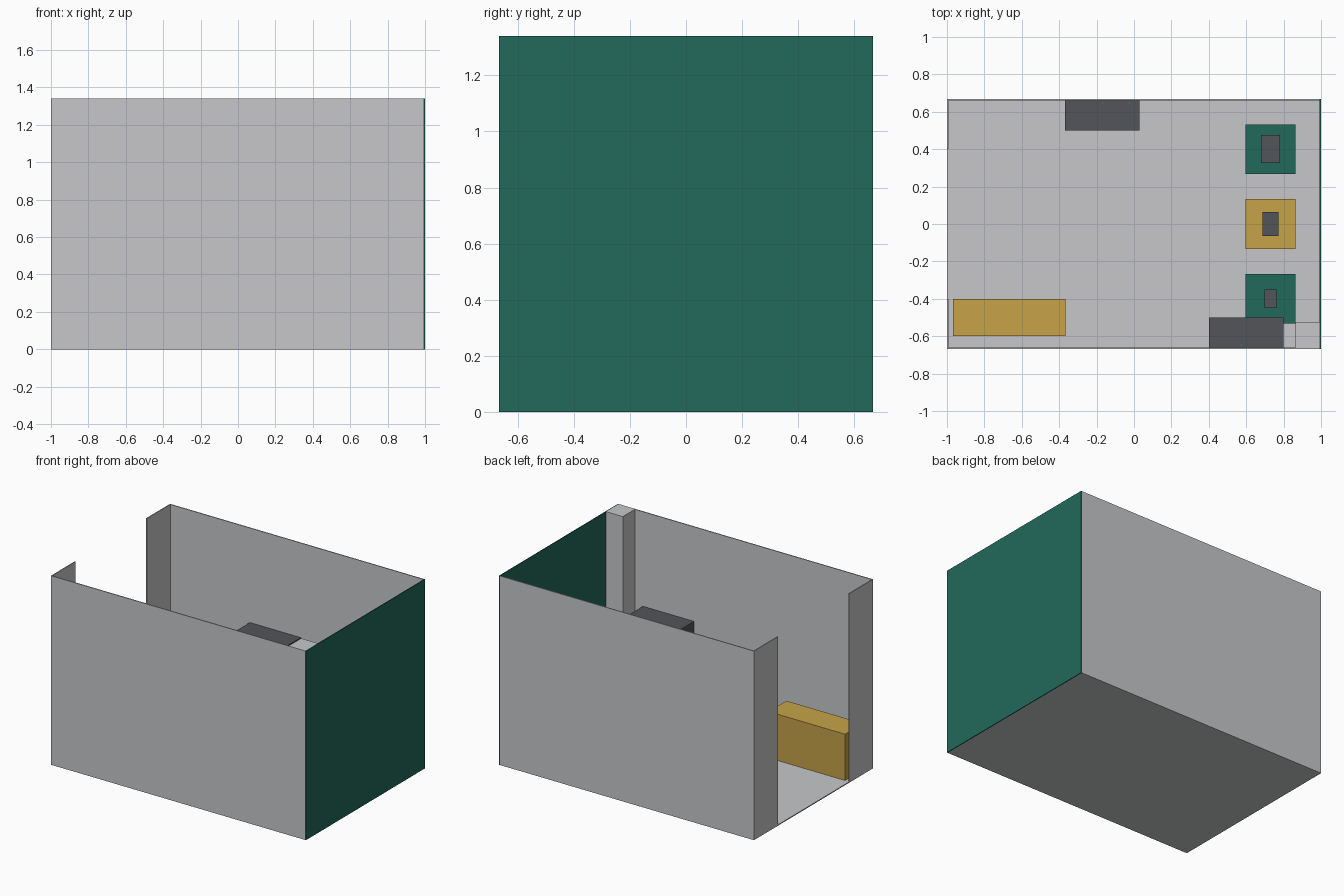
import bpy

cube = bpy.data.objects.get("Cube")
if cube:
    bpy.data.objects.remove(cube, do_unlink=True)


def material(name, rgb):
    mat = bpy.data.materials.new(name)
    mat.use_nodes = True
    mat.diffuse_color = (*rgb, 1)
    mat.node_tree.nodes["Principled BSDF"].inputs["Base Color"].default_value = (*rgb, 1)
    return mat


GREY = material("light grey", (0.57, 0.575, 0.585))
GREEN = material("deep green", (0.016, 0.141, 0.102))
GOLD = material("gold", (0.571, 0.366, 0.065))
DARK = material("dark grey", (0.084, 0.091, 0.098))


def box(name, mat, x, y, z):
    """Box spanning the given (low, high) ranges."""
    spans = (x, y, z)
    bpy.ops.mesh.primitive_cube_add(size=1, location=[(a + b) / 2 for a, b in spans])
    obj = bpy.context.object
    obj.name = name
    obj.scale = [b - a for a, b in spans]
    bpy.ops.object.transform_apply(location=False, rotation=False, scale=True)
    obj.data.materials.append(mat)
    return obj


X, Y, TOP, T = 1.0, 0.667, 1.34, 0.007   # half width, half depth, height, panel thickness

# Room shell
box("floor", GREY, (-X, X - T), (-Y, Y), (0, T))
box("right_end_wall", GREEN, (X - T, X), (-Y, Y), (0, TOP))
for side, name in ((-1, "front"), (1, "back")):
    outer, inner, opening = side * Y, side * (Y - T), side * 0.4
    box(name + "_wall", GREY, (-X, X - T), sorted((inner, outer)), (T, TOP))
    box(name + "_entrance_return", GREY, (-X, -X + T), sorted((opening, inner)), (T, TOP))

# Corner column
box("corner_column", GREY, (0.863, X - T), (-Y + T, -0.525), (T, TOP))

# Tall cabinets against the long walls
box("front_cabinet", DARK, (0.4, 0.8), (-Y + T / 2, -0.5), (T, 0.67))
box("back_cabinet", DARK, (-0.37, 0.03), (0.5, Y - T / 2), (T, 0.67))

# Reception counter
box("counter", GOLD, (-0.967, -0.367), (-0.6, -0.4), (T, 0.335))

# Display plinths, each with an exhibit on top
PLINTH = 0.3
exhibits = (("back", 0.4, GREEN, 0.05, 0.075, 0.2),
            ("middle", 0.0, GOLD, 0.042, 0.063, 0.17),
            ("front", -0.4, GREEN, 0.033, 0.05, 0.13))
for name, y, mat, hx, hy, height in exhibits:
    box(name + "_plinth", mat, (0.597, 0.863), (y - 0.133, y + 0.133), (T, PLINTH))
    box(name + "_exhibit", DARK, (0.73 - hx, 0.73 + hx), (y - hy, y + hy),
        (PLINTH, PLINTH + height))
